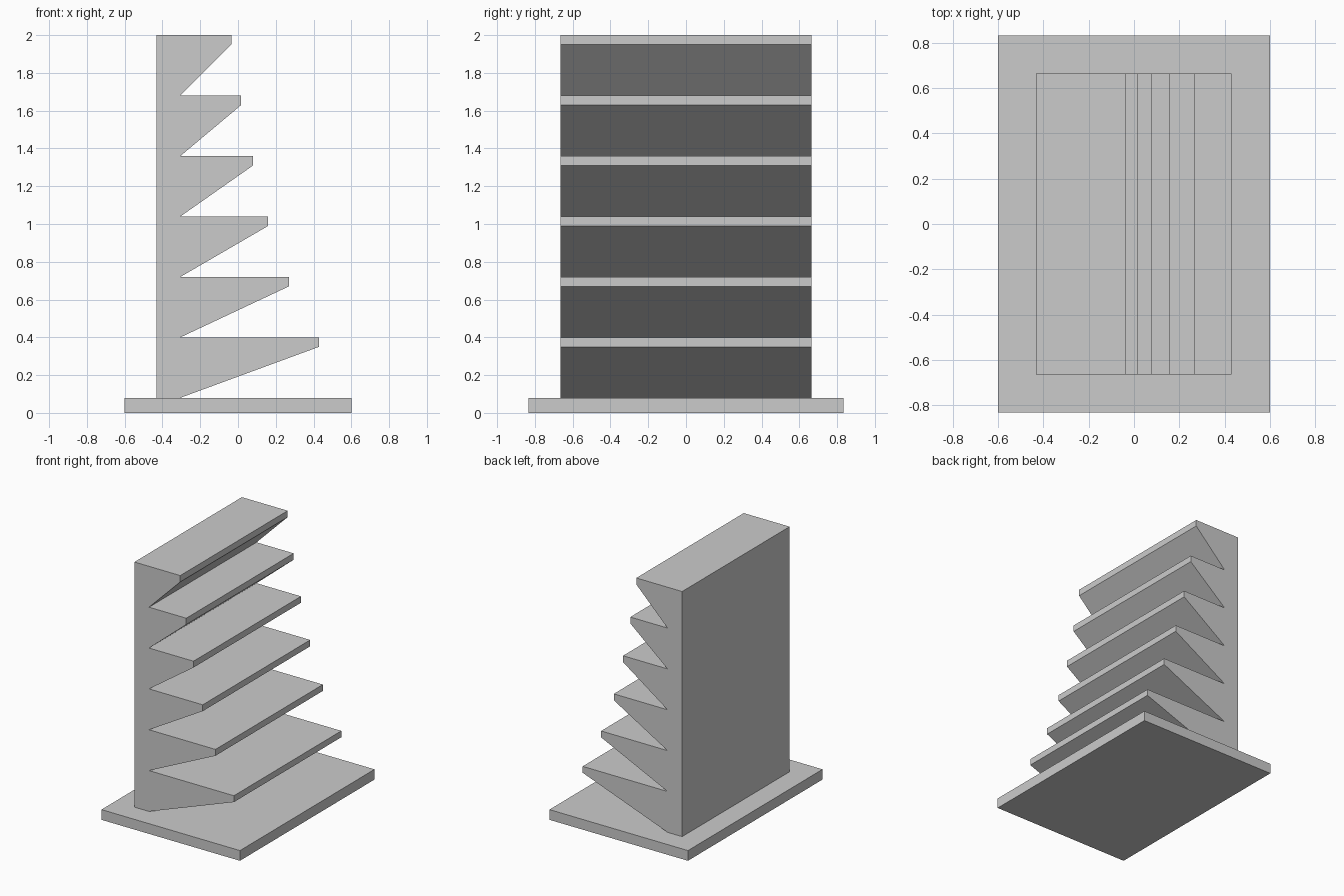
import bpy
import bmesh

if "Cube" in bpy.data.objects:
    bpy.data.objects.remove(bpy.data.objects["Cube"], do_unlink=True)

grey = bpy.data.materials.new("light grey")
grey.use_nodes = True
colour = (0.6, 0.6, 0.6, 1)
grey.diffuse_color = colour
grey.node_tree.nodes["Principled BSDF"].inputs["Base Color"].default_value = colour


def extrude_profile(name, outline, half_depth):
    """Extrude an x-z outline along y, centred on y = 0."""
    bm = bmesh.new()
    face = bm.faces.new([bm.verts.new((x, -half_depth, z)) for x, z in outline])
    result = bmesh.ops.extrude_face_region(bm, geom=[face])
    moved = [g for g in result["geom"] if isinstance(g, bmesh.types.BMVert)]
    bmesh.ops.translate(bm, verts=moved, vec=(0, 2 * half_depth, 0))
    bmesh.ops.recalc_face_normals(bm, faces=bm.faces)
    mesh = bpy.data.meshes.new(name)
    bm.to_mesh(mesh)
    bm.free()
    mesh.materials.append(grey)
    obj = bpy.data.objects.new(name, mesh)
    bpy.context.collection.objects.link(obj)
    return obj


# Base plate
BASE_TOP = 0.08
extrude_profile("base_plate",
                [(-0.6, 0), (0.6, 0), (0.6, BASE_TOP), (-0.6, BASE_TOP)], 0.833)

# Upright back with six tapered shelves, shorter towards the top
BACK, ROOT, PITCH, LIP = -0.432, -0.305, 0.32, 0.05
shelf_tips = [0.43, 0.27, 0.16, 0.08, 0.017, -0.035]
outline = [(BACK, BASE_TOP)]
for i, tip in enumerate(shelf_tips):
    bottom = BASE_TOP + i * PITCH
    top = bottom + PITCH
    outline += [(ROOT, bottom), (tip, top - LIP), (tip, top)]
outline.append((BACK, BASE_TOP + len(shelf_tips) * PITCH))
extrude_profile("shelf_rack", outline, 0.665)
